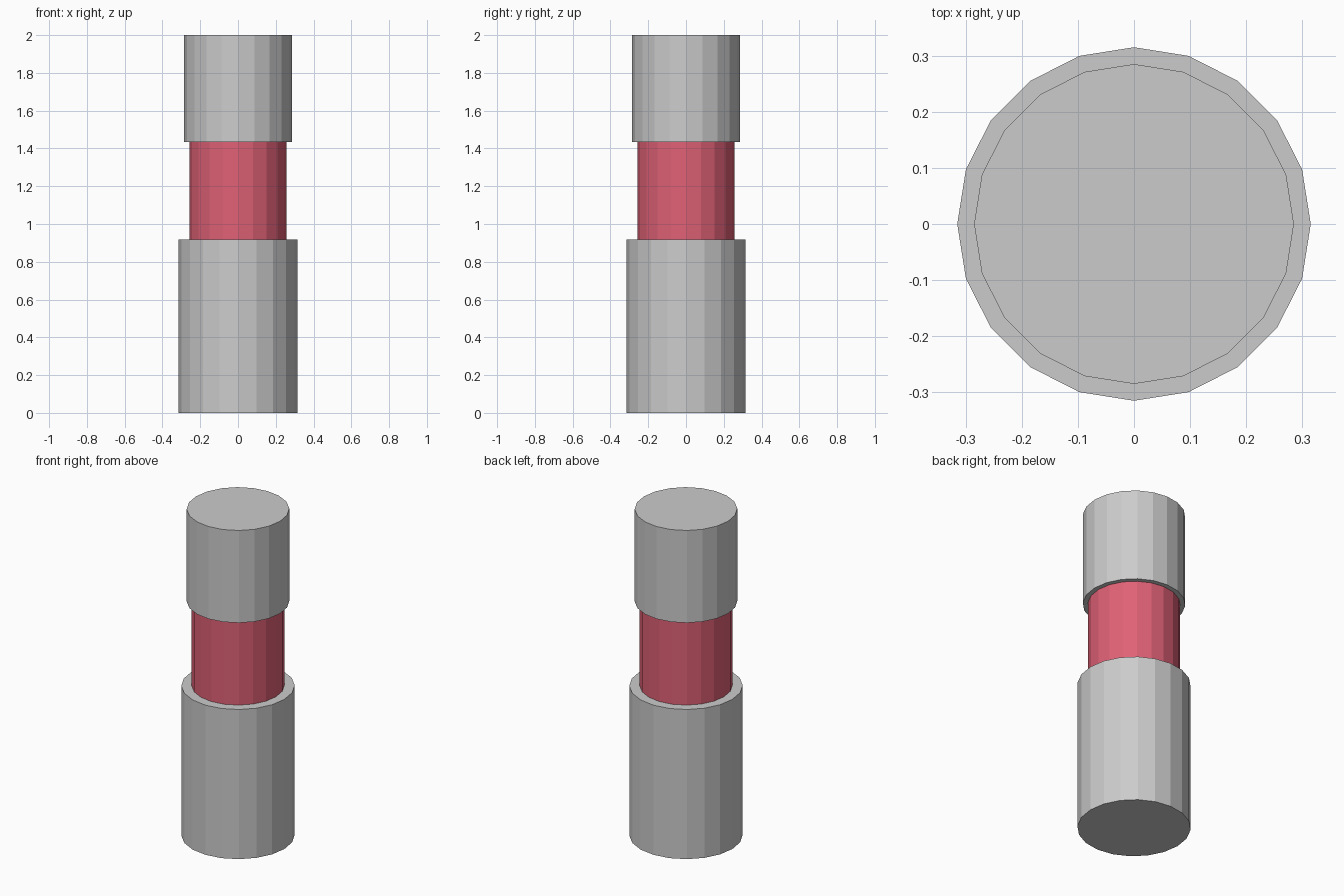
import bpy

if "Cube" in bpy.data.objects:
    bpy.data.objects.remove(bpy.data.objects["Cube"])

SIDES = 20


def cylinder(name, radius, z0, z1):
    bpy.ops.mesh.primitive_cylinder_add(
        vertices=SIDES, radius=radius, depth=z1 - z0,
        location=(0, 0, (z0 + z1) / 2))
    obj = bpy.context.object
    obj.name = name
    return obj


# Wide lower body, narrow red band, upper cap
cylinder("lower_body", 0.315, 0.0, 0.917)
band = cylinder("red_band", 0.257, 0.917, 1.434)
cylinder("upper_cap", 0.285, 1.434, 2.0)

# Red finish for the band
red = bpy.data.materials.new("red")
red.diffuse_color = (0.74, 0.12, 0.18, 1)
red.use_nodes = True
red.node_tree.nodes["Principled BSDF"].inputs["Base Color"].default_value = red.diffuse_color
band.data.materials.append(red)
